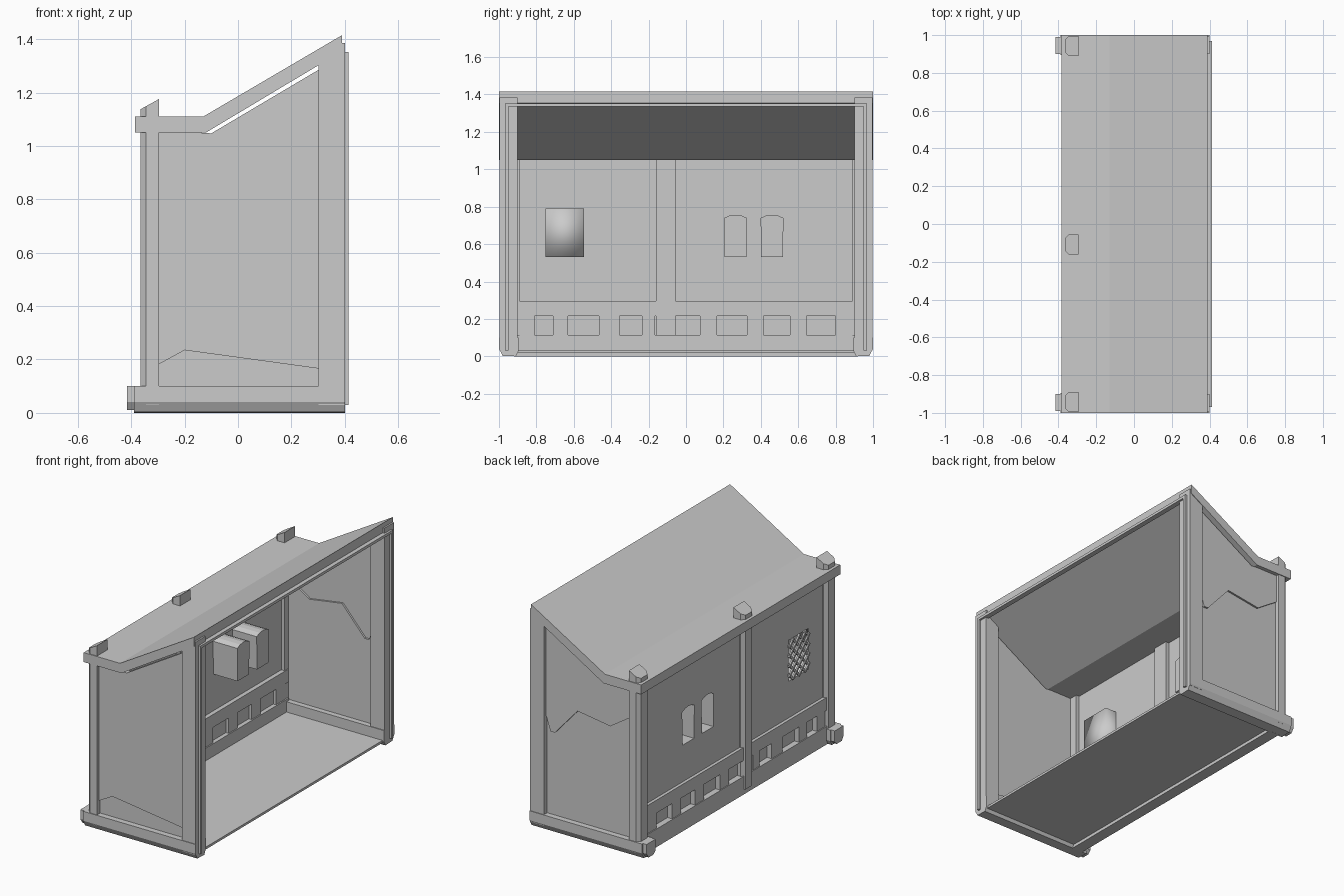
import bpy, bmesh, math
from mathutils import Vector

if "Cube" in bpy.data.objects:
    bpy.data.objects.remove(bpy.data.objects["Cube"])


def prism(name, pts, axis, a, b, open_start=False):
    """Extrude a 2D profile along an axis: x -> (y,z), y -> (x,z), z -> (x,y)."""
    place = {'x': lambda p, t: (t, p[0], p[1]),
             'y': lambda p, t: (p[0], t, p[1]),
             'z': lambda p, t: (p[0], p[1], t)}[axis]
    bm = bmesh.new()
    lo = [bm.verts.new(place(p, a)) for p in pts]
    hi = [bm.verts.new(place(p, b)) for p in pts]
    n = len(pts)
    for i in range(n):
        j = (i + 1) % n
        bm.faces.new((lo[i], lo[j], hi[j], hi[i]))
    bm.faces.new(hi)
    if not open_start:
        bm.faces.new(lo)
    bmesh.ops.recalc_face_normals(bm, faces=bm.faces)
    me = bpy.data.meshes.new(name)
    bm.to_mesh(me)
    bm.free()
    ob = bpy.data.objects.new(name, me)
    bpy.context.collection.objects.link(ob)
    return ob


def box(name, x0, x1, y0, y1, z0, z1):
    return prism(name, [(x0, y0), (x1, y0), (x1, y1), (x0, y1)], 'z', z0, z1)


# Roof slab: flat eave, then rising to the open front
prism("roof", [(-.385, 1.11), (-.13, 1.11), (.39, 1.415), (.39, 1.355),
               (-.12, 1.05), (-.385, 1.05)], 'y', -1, 1)

# Floor
box("floor", -.36, .39, -.95, .95, .02, .035)

# Rear posts with chamfered outer edge and slanted tops
for label, y in (("left", -.942), ("middle", -.108), ("right", .942)):
    w = .053
    post = prism("rear_post_" + label,
                 [(-.295, y - w), (-.295, y + w), (-.345, y + w), (-.366, y + w * .6),
                  (-.366, y - w * .6), (-.345, y - w)], 'z', .03, 1.14)
    for v in post.data.vertices:
        if v.co.z > 1:
            v.co.z = 1.137 + (v.co.x + .366) * .55

# Side frames, mirrored left and right
for label, s in (("left", -1), ("right", 1)):
    prism("base_beam_" + label,
          [(s, .10), (s, .04), (s * .98, .003), (s * .91, 0), (s * .895, .03), (s * .895, .10)],
          'x', -.39, .40)
    prism("base_beam_end_" + label,
          [(s * .99, .10), (s * .99, .04), (s * .97, .01), (s * .92, .01),
           (s * .9, .03), (s * .9, .10)], 'x', -.416, -.38)
    prism("front_post_" + label, [(.302, .03), (.40, .03), (.40, 1.385), (.36, 1.385), (.302, 1.34)],
          'y', s * .90, s * .996)
    box("door_strip_" + label, .395, .413, min(s * .95, s * .968), max(s * .95, s * .968), .03, 1.352)
box("door_rail", .38, .413, -.965, .965, 1.335, 1.352)

# Side panels: plaster on top, ragged lower edge over a second layer
top = [(.31, 1.29), (-.10, 1.047), (-.31, 1.06)]
rag_right = [(-.31, .88), (-.15, .775), (.08, .81), (.24, .63), (.27, .63), (.31, .75)]
rag_left = [(-.31, .175), (-.20, .235), (.31, .165)]
for label, s, rag in (("left", -1, rag_left), ("right", 1, rag_right)):
    prism("side_plaster_" + label, rag + top, 'y', s * .942, s * .975)
    prism("side_lower_panel_" + label,
          [(.31, .08), (-.31, .08)] + rag, 'y', s * .93, s * .963)

# Rear wall panel and its horizontal beams
wall = box("rear_wall", -.338, -.318, -.93, .93, .25, 1.08)
box("eave_beam", -.38, -.31, -.99, .99, 1.052, 1.10)
box("rear_rail", -.358, -.29, -.92, .92, .215, .297)
box("rear_sill", -.36, -.285, -.92, .92, 0, .115)
box("vent_backing", -.322, -.312, -.92, .92, .10, .23)

# Short studs between sill and rail
studs = [(.845, .09), (.60, .09), (.37, .09), (.12, .09), (-.20, .07),
         (-.41, .11), (-.67, .08), (-.85, .08)]
for i, (y, w) in enumerate(studs):
    box("vent_stud_%d" % i, -.354, -.293, y - w / 2, y + w / 2, .10, .23)


# Niches opening through the rear wall into the interior
def niche(name, pts, depth):
    cutter = prism("cutter_" + name, pts, 'x', -.40, -.25)
    cutter.hide_render = True
    mod = wall.modifiers.new(name, 'BOOLEAN')
    mod.object = cutter
    mod.operation = 'DIFFERENCE'
    mod.solver = 'EXACT'
    bpy.context.view_layer.objects.active = wall
    bpy.ops.object.modifier_apply(modifier=name)
    bpy.data.objects.remove(cutter)
    return prism(name, pts, 'x', -.338, -.338 + depth, open_start=True)


for i, y in enumerate((.265, .46)):
    h = .061
    niche("arched_niche_%d" % i,
          [(y - h + .003, .53), (y + h - .003, .53), (y + h, .74), (y + h * .5, .753),
           (y, .757), (y - h * .5, .753), (y - h, .74)], .19)
LY, HY, LZ, HZ = -.75, -.545, .53, .79
pocket = niche("lattice_niche", [(LY, LZ), (HY, LZ), (HY, HZ), (LY, HZ)], .10)
pocket.data.shade_smooth()

# Diagonal lattice bars clipped to the window
cy, cz = (LY + HY) / 2, (LZ + HZ) / 2
for s in (-1, 1):
    for k in range(-3, 4):
        c = k * .062
        ends = [max(LY - cy, min(s * (z - cz - c), HY - cy)) for z in (LZ, HZ)]
        u0, u1 = min(ends), max(ends)
        if u1 - u0 < .02:
            continue
        p0 = Vector((cy + u0, cz + s * u0 + c))
        p1 = Vector((cy + u1, cz + s * u1 + c))
        n = Vector((-s, 1)).normalized() * .007
        x = -.340 + s * .003
        prism("lattice_bar_%d_%d" % (s, k), [p0 - n, p1 - n, p1 + n, p0 + n],
              'x', x - .005, x + .005)
